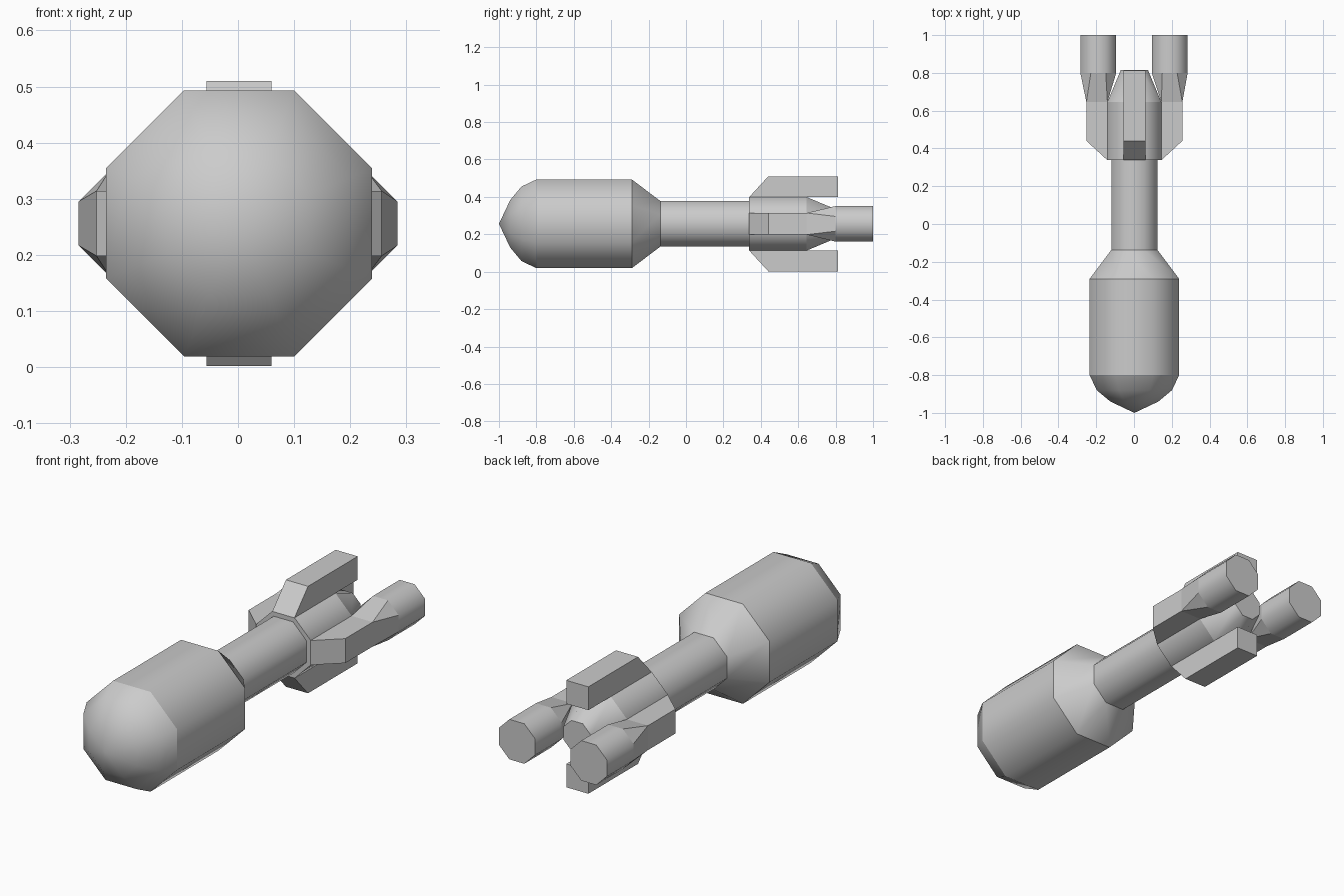
import bpy, bmesh, math
from mathutils import Matrix

if "Cube" in bpy.data.objects:
    bpy.data.objects.remove(bpy.data.objects["Cube"])

CX, CZ = 0.002, 0.256            # body axis
K = 1 / math.cos(math.pi / 8)    # apothem -> corner radius of an octagon


def finish(bm, name):
    bmesh.ops.recalc_face_normals(bm, faces=bm.faces[:])
    me = bpy.data.meshes.new(name)
    bm.to_mesh(me)
    bm.free()
    ob = bpy.data.objects.new(name, me)
    bpy.context.collection.objects.link(ob)
    return ob


def ring(bm, apothem, y, cx):
    pts = [math.pi / 8 + math.pi / 4 * k for k in range(8)]
    return [bm.verts.new((cx + apothem * K * math.cos(a), y, CZ + apothem * K * math.sin(a)))
            for a in pts]


def octagon_lathe(name, profile, cx, smooth_rings=()):
    """Eight-sided turned part along y; profile = (y, apothem)."""
    bm = bmesh.new()
    rings = [[bm.verts.new((cx, y, CZ))] if r == 0 else ring(bm, r, y, cx) for y, r in profile]
    for a, b in zip(rings, rings[1:]):
        for i in range(8):
            j = (i + 1) % 8
            f = [a[0], b[i], b[j]] if len(a) == 1 else [a[i], a[j], b[j], b[i]]
            bm.faces.new(f).smooth = True
    for end in (rings[0], rings[-1]):
        if len(end) == 8:
            bm.faces.new(end)
    # crisp edges between the sections, soft around the circumference
    for n, r in enumerate(rings):
        if len(r) == 8 and n not in smooth_rings:
            for i in range(8):
                bm.edges.get((r[i], r[(i + 1) % 8])).smooth = False
    return finish(bm, name)


def fin(name, y_end, angle):
    """Block with a sloped front, rotated about the body axis."""
    bm = bmesh.new()
    prof = [(0.143, 0.338), (0.254, 0.44), (0.254, y_end), (0.143, y_end)]
    face = bm.faces.new([bm.verts.new((-0.058, y, r)) for r, y in prof])
    ext = bmesh.ops.extrude_face_region(bm, geom=[face])
    bmesh.ops.translate(bm, vec=(0.116, 0, 0),
                        verts=[v for v in ext["geom"] if isinstance(v, bmesh.types.BMVert)])
    bm.transform(Matrix.Translation((CX, 0, CZ)) @ Matrix.Rotation(math.radians(angle), 4, 'Y'))
    return finish(bm, name)


def adapter(name, side):
    """Loft from the rectangular side fin to the octagonal nozzle."""
    bm = bmesh.new()
    o = ring(bm, 0.095, 0.80, side * 0.189)
    cx = CX + side * 0.1985
    c = [bm.verts.new((cx + sx * 0.0555, 0.645, CZ + sz * 0.058))
         for sx, sz in ((1, 1), (-1, 1), (-1, -1), (1, -1))]
    for j in range(4):
        bm.faces.new((c[j], o[2 * j], o[2 * j + 1]))
        bm.faces.new((c[j], o[2 * j + 1], o[(2 * j + 2) % 8], c[(j + 1) % 4]))
    return finish(bm, name)


# main body: rounded nose, barrel, shoulder and shaft
octagon_lathe("body", [(-1.0, 0), (-0.94, 0.127), (-0.88, 0.199), (-0.80, 0.237),
                       (-0.29, 0.237), (-0.137, 0.122), (0.345, 0.122)], CX, (1, 2))
# tail collar with tapered end
octagon_lathe("tail_collar", [(0.338, 0.143), (0.645, 0.143), (0.815, 0.072)], CX)

# long fins above and below, short ones at the sides
fin("top_fin", 0.813, 0)
fin("bottom_fin", 0.813, 180)
for side, label in ((1, "right"), (-1, "left")):
    fin(label + "_fin", 0.645, 90 * side)
    adapter(label + "_adapter", side)
    octagon_lathe(label + "_nozzle", [(0.80, 0.095), (1.0, 0.095)], side * 0.189)
